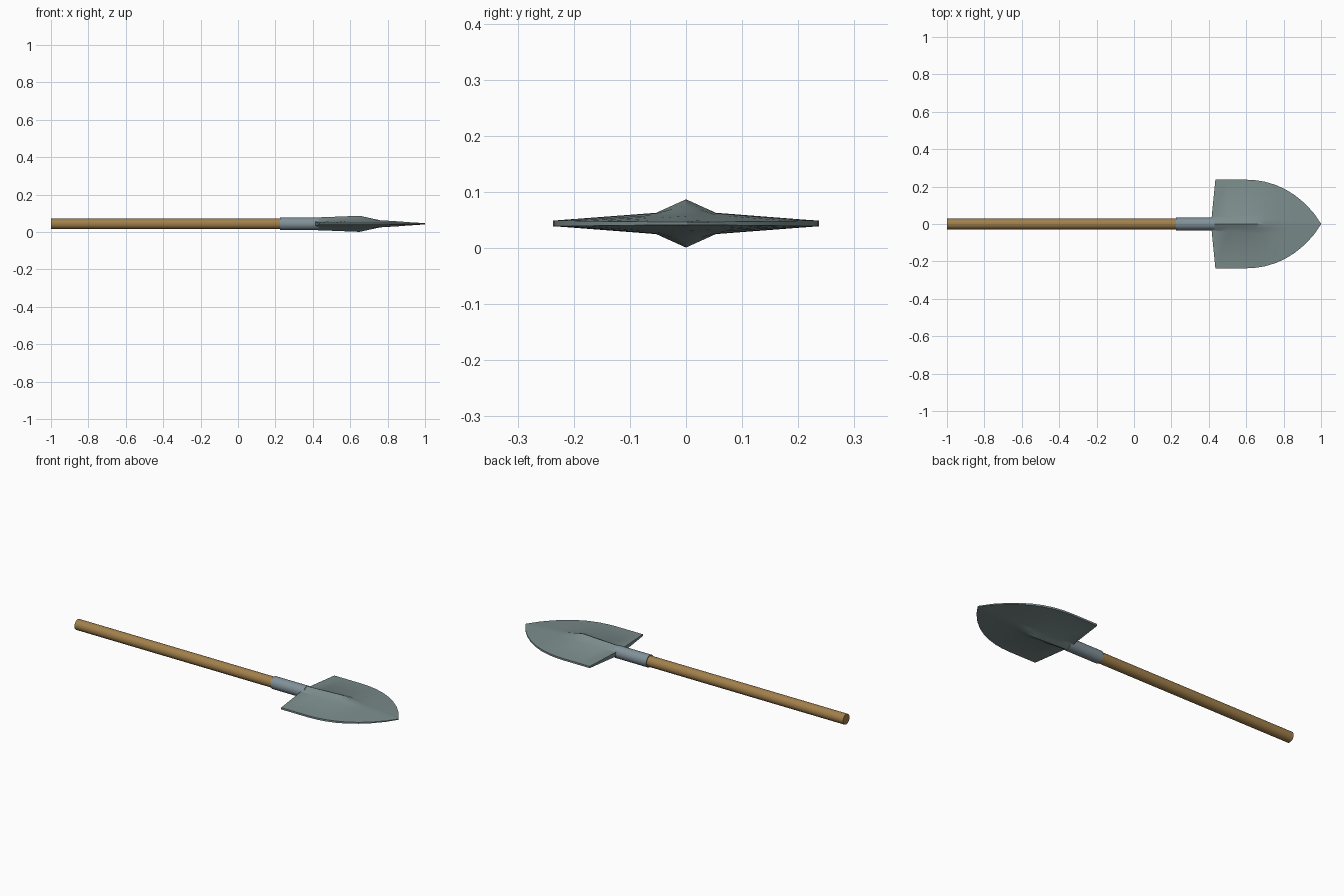
import bpy, bmesh, math

if "Cube" in bpy.data.objects:
    bpy.data.objects.remove(bpy.data.objects["Cube"])

CZ = 0.044  # height of the tool's centre line


def material(name, rgb):
    m = bpy.data.materials.new(name)
    m.diffuse_color = (*rgb, 1)
    m.use_nodes = True
    m.node_tree.nodes["Principled BSDF"].inputs["Base Color"].default_value = m.diffuse_color
    return m


wood = material("wood", (0.36, 0.215, 0.07))
ferrule_steel = material("ferrule_steel", (0.22, 0.285, 0.32))
blade_steel = material("blade_steel", (0.20, 0.262, 0.262))


def smooth(obj, angle=30):
    bpy.ops.object.select_all(action='DESELECT')
    obj.select_set(True)
    bpy.context.view_layer.objects.active = obj
    bpy.ops.object.shade_smooth_by_angle(angle=math.radians(angle))


def rod(name, x0, x1, radius, mat):
    bpy.ops.mesh.primitive_cylinder_add(
        vertices=24, radius=radius, depth=x1 - x0,
        location=((x0 + x1) / 2, 0, CZ), rotation=(0, math.pi / 2, 0))
    obj = bpy.context.object
    obj.name = name
    obj.data.materials.append(mat)
    smooth(obj)


# Wooden shaft and the steel sleeve that holds it
rod("handle", -1.0, 0.26, 0.029, wood)
rod("ferrule", 0.225, 0.43, 0.034, ferrule_steel)

# Blade stations: x, half width, ridge height, shoulder y, shoulder height
stations = [
    (0.415, 0.237, 0.034, 0.034, 0.012),
    (0.50, 0.237, 0.037, 0.040, 0.015),
    (0.60, 0.237, 0.041, 0.049, 0.018),
    (0.65, 0.234, 0.043, 0.053, 0.019),
    (0.70, 0.226, 0.032, 0.053, 0.018),
    (0.76, 0.208, 0.019, 0.053, 0.015),
    (0.81, 0.185, 0.016, 0.050, 0.0125),
    (0.86, 0.154, 0.013, 0.045, 0.010),
    (0.91, 0.113, 0.009, 0.036, 0.0075),
    (0.96, 0.060, 0.006, 0.020, 0.005),
    (1.00, 0.002, 0.003, 0.001, 0.003),
]

bm = bmesh.new()
rings = []
for i, (x, w, ridge, sy, sh) in enumerate(stations):
    t = min(max((x - 0.415) / 0.2, 0), 1)      # round socket fades to a ridge
    mid = sh + (ridge - sh) * (0.55 + 0.1 * (1 - t))
    edge = 0.005 if x < 0.76 else 0.005 - 0.0025 * (x - 0.76) / 0.24
    half = [(w, edge), (sy, sh), (0.45 * sy, mid)]
    top = [(-y, h) for y, h in half] + [(0, ridge)] + half[::-1]
    outline = top + [(y, -h) for y, h in top[::-1]]
    ring = []
    for y, h in outline:
        # the rear edge sweeps slightly forward towards the corners
        back = 0.02 if i == 0 and abs(y) > 0.2 else 0
        ring.append(bm.verts.new((x + back, y, CZ + h)))
    rings.append(ring)
for a, b in zip(rings, rings[1:]):
    n = len(a)
    for j in range(n):
        k = (j + 1) % n
        bm.faces.new((a[j], a[k], b[k], b[j]))
# Close the rear and the tip with narrow strips
for ring in (rings[0], rings[-1]):
    n = len(ring)
    for j in range(n // 2 - 1):
        bm.faces.new((ring[j], ring[j + 1], ring[n - 2 - j], ring[n - 1 - j]))
bmesh.ops.recalc_face_normals(bm, faces=bm.faces)
mesh = bpy.data.meshes.new("blade")
bm.to_mesh(mesh)
bm.free()
blade = bpy.data.objects.new("blade", mesh)
bpy.context.collection.objects.link(blade)
mesh.materials.append(blade_steel)
smooth(blade)
